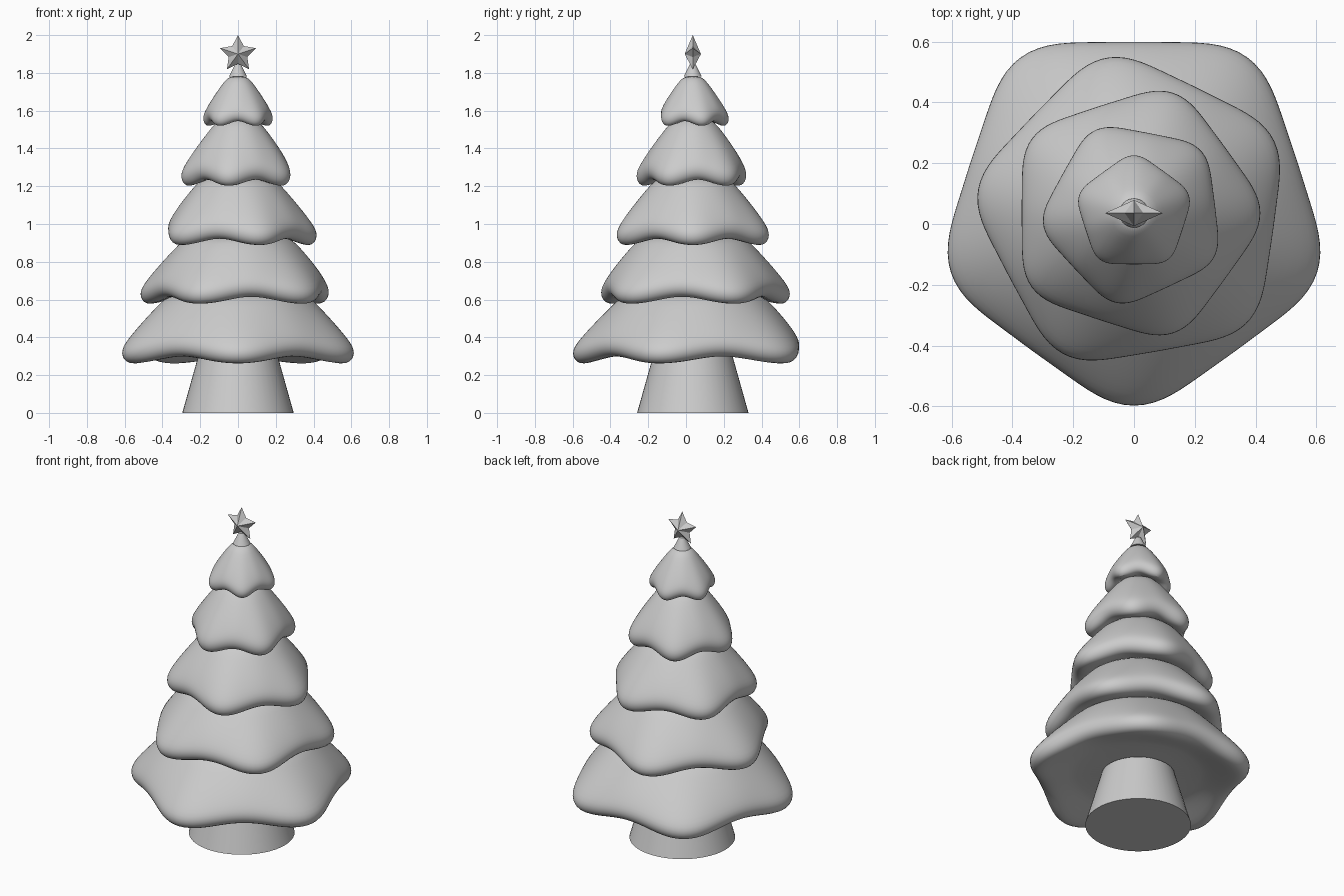
import bpy, bmesh
from math import sin, cos, pi, radians

if "Cube" in bpy.data.objects:
    bpy.data.objects.remove(bpy.data.objects["Cube"])

CY = 0.036  # tree axis sits slightly behind the origin

# (radial fraction, height fraction, wave weight): hidden top, over the rim, underside
PROFILE = [(0, 1, 0), (.25, .84, .06), (.48, .66, .25), (.71, .47, .5), (.89, .30, .8),
           (.98, .19, .97), (1.005, .10, 1), (.97, .01, 1), (.86, -.055, 1),
           (.70, -.055, .85), (.45, .0, .45), (.15, .06, .1), (0, .08, 0)]


def finish(name, bm, smooth=None):
    bmesh.ops.recalc_face_normals(bm, faces=bm.faces)
    me = bpy.data.meshes.new(name)
    bm.to_mesh(me)
    bm.free()
    ob = bpy.data.objects.new(name, me)
    bpy.context.collection.objects.link(ob)
    if smooth:
        bpy.ops.object.select_all(action='DESELECT')
        ob.select_set(True)
        bpy.context.view_layer.objects.active = ob
        bpy.ops.object.shade_smooth_by_angle(angle=radians(smooth))
    return ob


def skin(bm, rings):
    n = len(rings[0])
    for a, b in zip(rings, rings[1:]):
        for i in range(n):
            j = (i + 1) % n
            bm.faces.new((a[i], a[j], b[j], b[i]))
    bm.faces.new(rings[0])
    bm.faces.new(rings[-1])


def tier(name, z0, z1, r_top, r_rim, droop, phase, n=60):
    """Five-cornered skirt: round at the top, rounded pentagon at the wavy rim."""
    bm = bmesh.new()
    rings = []
    for f, h, w in PROFILE:
        ring = []
        for i in range(n):
            a = 2 * pi * i / n
            t = 5 * (a - radians(phase))
            penta = r_rim * (.062 * cos(t) + .008 * cos(2 * t))
            r = r_top + (r_rim - r_top) * f + w * penta
            z = z0 + (z1 - z0) * h - droop * w * cos(t)
            ring.append(bm.verts.new((r * cos(a), CY + r * sin(a), z)))
        rings.append(ring)
    skin(bm, rings)
    ob = finish(name, bm, 50)
    mod = ob.modifiers.new("soft", 'SUBSURF')
    mod.levels = mod.render_levels = 1


def cone(name, r0, r1, z0, z1):
    bm = bmesh.new()
    rings = [[bm.verts.new((r * cos(2 * pi * i / 48), CY + r * sin(2 * pi * i / 48), z))
              for i in range(48)] for r, z in ((r0, z0), (r1, z1))]
    skin(bm, rings)
    finish(name, bm, 30)


# Trunk
cone("trunk", .295, .205, 0, .32)

# Foliage tiers, bottom to top
tier("foliage_1", .299, .65, .335, .597, .021, -90)
tier("foliage_2", .614, .95, .25, .489, .021, 100)
tier("foliage_3", .923, 1.26, .17, .392, .019, 0)
tier("foliage_4", 1.236, 1.565, .09, .284, .018, 115)
tier("foliage_5", 1.545, 1.785, .045, .179, .014, 90)

# Collar under the star
cone("star_collar", .048, .016, 1.78, 1.845)

# Faceted star
bm = bmesh.new()
rim = []
for i in range(10):
    a = pi / 2 + i * pi / 5
    r = .1 if i % 2 == 0 else .052
    rim.append(bm.verts.new((r * cos(a), CY, 1.9 + r * sin(a))))
for s in (-1, 1):
    tip = bm.verts.new((0, CY + s * .043, 1.9))
    for i in range(10):
        bm.faces.new((rim[i], rim[(i + 1) % 10], tip))
finish("star", bm)
